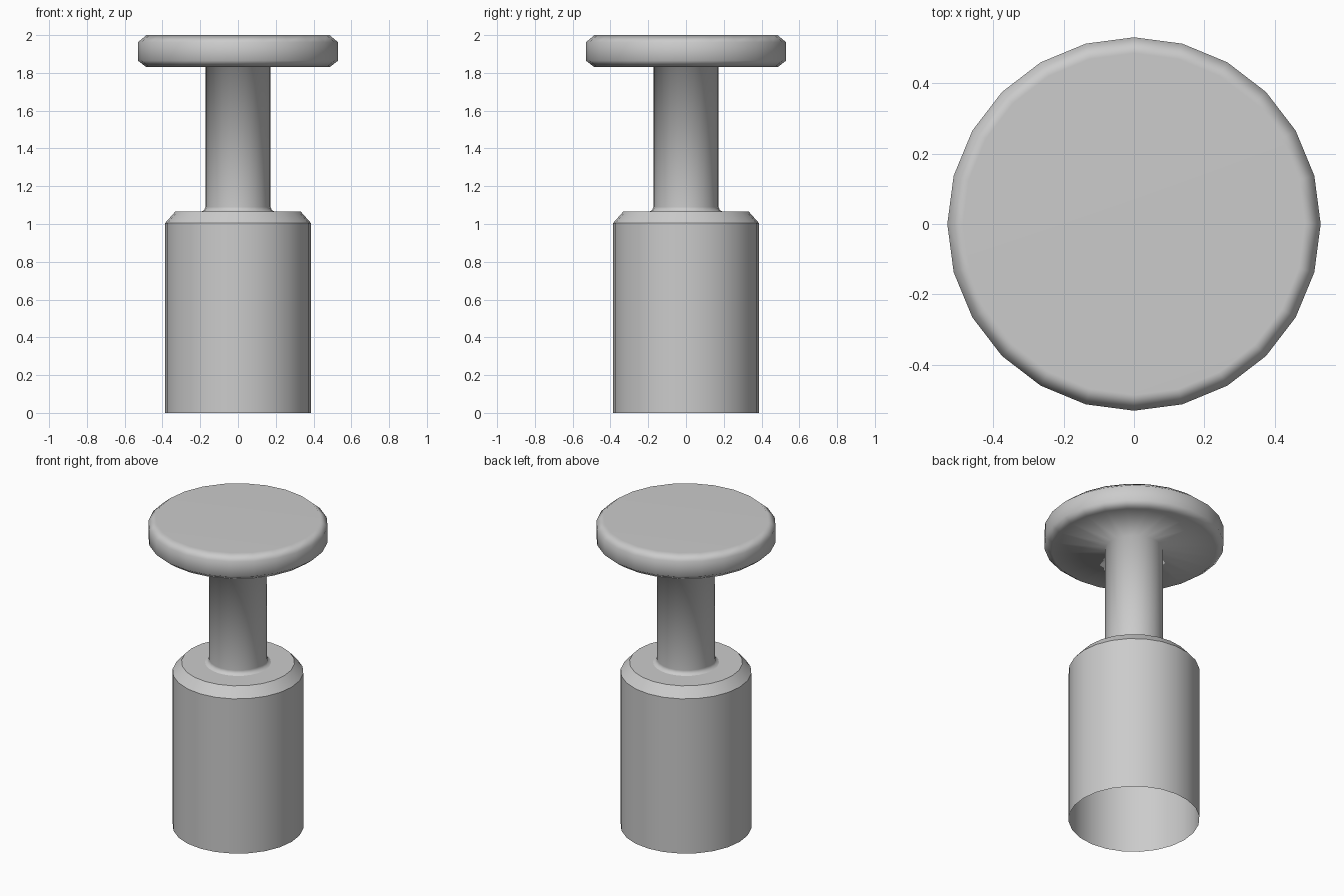
import bpy, bmesh
from math import cos, sin, tau

SIDES = 24

old = bpy.data.objects.get("Cube")
if old:
    bpy.data.objects.remove(old, do_unlink=True)

grey = bpy.data.materials.new("plain grey")
grey.use_nodes = True
colour = (0.6, 0.6, 0.6, 1)
grey.diffuse_color = colour
grey.node_tree.nodes["Principled BSDF"].inputs["Base Color"].default_value = colour


def lathe(name, profile, sharp_rows=(), cap_top=False):
    """Spin (radius, height) points, listed bottom to top, around z."""
    bm = bmesh.new()
    rings = [[bm.verts.new((r * cos(tau * i / SIDES), r * sin(tau * i / SIDES), z))
              for i in range(SIDES)] for r, z in profile]
    for low, high in zip(rings, rings[1:]):
        for i in range(SIDES):
            j = (i + 1) % SIDES
            bm.faces.new((low[i], low[j], high[j], high[i]))
    if cap_top:
        bm.faces.new(rings[-1])
    for face in bm.faces:
        face.smooth = True
    for row in sharp_rows:
        for i in range(SIDES):
            bm.edges.get((rings[row][i - 1], rings[row][i])).smooth = False
    mesh = bpy.data.meshes.new(name)
    bm.to_mesh(mesh)
    bm.free()
    mesh.materials.append(grey)
    obj = bpy.data.objects.new(name, mesh)
    bpy.context.collection.objects.link(obj)
    # Large faces keep their flat look while the rim stays soft
    weighted = obj.modifiers.new("Weighted normals", 'WEIGHTED_NORMAL')
    weighted.keep_sharp = True
    return obj


# Hollow lower sleeve: open at the bottom, with a crisp chamfered shoulder
lathe("sleeve", [(0.386, 0), (0.386, 1.005), (0.333, 1.065), (0.195, 1.065)],
      sharp_rows=(1, 2))

# Stem with a small fillet at its foot, flowing into the round head
lathe("stem_and_head", [(0.195, 1.065), (0.18, 1.072), (0.172, 1.09), (0.172, 1.83),
                        (0.485, 1.83), (0.53, 1.865), (0.53, 1.962), (0.485, 2)],
      cap_top=True)
